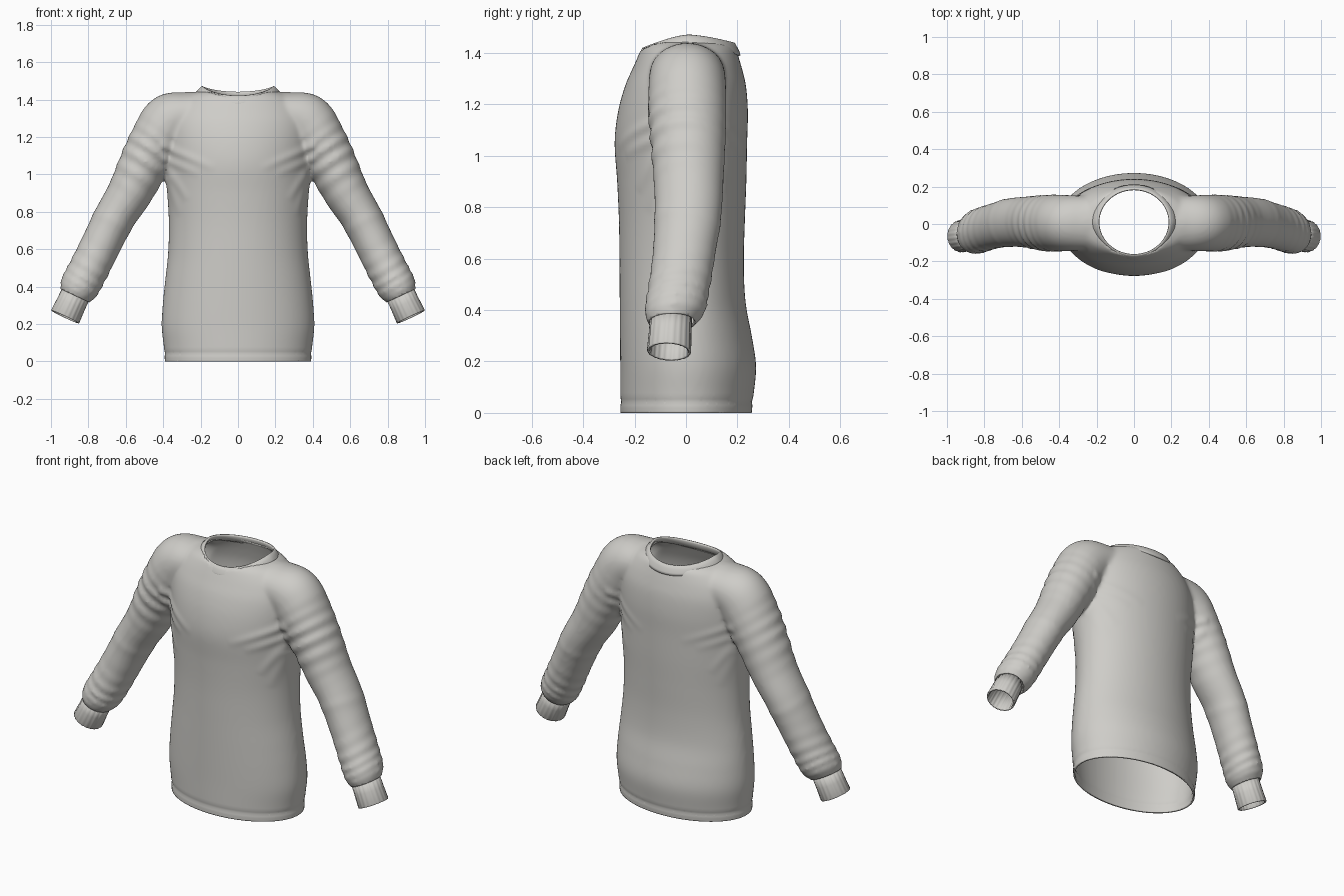
import bpy, bmesh, math
from mathutils import Vector

if "Cube" in bpy.data.objects:
    bpy.data.objects.remove(bpy.data.objects["Cube"], do_unlink=True)

COLOUR = (0.62, 0.61, 0.58, 1)
knit = bpy.data.materials.new("warm_grey_knit")
knit.use_nodes = True
knit.diffuse_color = COLOUR
knit.node_tree.nodes["Principled BSDF"].inputs["Base Color"].default_value = COLOUR


def spline(keys, n):
    """Smoothly resample a list of key tuples to n rows."""
    rows, last = [], len(keys) - 1
    for k in range(n):
        f = k / (n - 1) * last
        i = min(int(f), last - 1)
        t = f - i
        p = [keys[max(0, min(last, i + j))] for j in (-1, 0, 1, 2)]
        rows.append([b + t / 2 * (c - a + t * (2 * a - 5 * b + 4 * c - d + t * (3 * (b - c) + d - a)))
                     for a, b, c, d in zip(*p)])
    return rows


def loft(bm, rings, caps=True, loop=False):
    """Skin a series of closed rings."""
    vs = [[bm.verts.new(p) for p in r] for r in rings]
    n = len(vs[0])
    pairs = list(zip(vs, vs[1:])) + ([(vs[-1], vs[0])] if loop else [])
    for a, b in pairs:
        for i in range(n):
            j = (i + 1) % n
            bm.faces.new((a[i], a[j], b[j], b[i]))
    if caps:
        bm.faces.new(vs[0])
        bm.faces.new(vs[-1])


def finish(bm, name):
    bmesh.ops.recalc_face_normals(bm, faces=bm.faces)
    mesh = bpy.data.meshes.new(name)
    bm.to_mesh(mesh)
    bm.free()
    mesh.materials.append(knit)
    mesh.shade_smooth()
    ob = bpy.data.objects.new(name, mesh)
    bpy.context.collection.objects.link(ob)
    return ob


def baked(ob):
    """Bake the modifiers of an object into its mesh."""
    dg = bpy.context.evaluated_depsgraph_get()
    mesh = bpy.data.meshes.new_from_object(ob.evaluated_get(dg))
    ob.modifiers.clear()
    ob.data = mesh


def angles(n):
    return [2 * math.pi * i / n for i in range(n)]


def bell(x, width):
    return math.exp(-(x / width) ** 2)


# Torso: height, half width, front depth, back depth
TORSO = [(-.06, .39, .255, .25), (.06, .395, .256, .262), (.18, .408, .256, .273), (.30, .403, .257, .256),
         (.43, .39, .258, .232), (.58, .374, .259, .225), (.74, .37, .261, .229), (.90, .378, .268, .235),
         (1.05, .385, .278, .238), (1.17, .39, .265, .241), (1.27, .385, .238, .234), (1.34, .36, .208, .218),
         (1.39, .32, .185, .203), (1.425, .27, .166, .19), (1.45, .19, .14, .16)]
bm = bmesh.new()
rings = []
for z, w, f, b in spline(TORSO, 90):
    rings.append([(w * math.cos(a), (b if math.sin(a) > 0 else f) * math.sin(a), z) for a in angles(72)])
loft(bm, rings)

# Sleeves: centre x, y, z, radius across, radius in depth
SLEEVE = [(.18, .005, 1.335, .105, .14), (.26, .005, 1.325, .118, .145), (.36, .005, 1.285, .15, .15),
          (.43, .005, 1.19, .143, .152), (.50, .008, 1.06, .134, .146), (.58, .01, .90, .12, .136),
          (.66, .008, .77, .11, .13), (.745, -.01, .60, .107, .122), (.81, -.03, .47, .107, .12),
          (.853, -.045, .39, .103, .115), (.88, -.06, .335, .075, .08)]
rows = spline(SLEEVE, 130)
for side in (1, -1):
    rings = []
    for i, (x, y, z, r, ry) in enumerate(rows):
        p, q = rows[max(i - 1, 0)], rows[min(i + 1, len(rows) - 1)]
        t = Vector((q[0] - p[0], 0, q[2] - p[2])).normalized()
        out = Vector((-t.z, 0, t.x))
        s = i / (len(rows) - 1)
        ring = []
        for a in angles(48):
            front = .5 - .5 * math.sin(a)
            # Tilted folds below the shoulder, bunched folds above the cuff
            fold = .05 * bell(s - .38, .09) * (.25 + .75 * front) * math.sin(s * 130 + 1.3 * math.cos(a + .5))
            fold += .05 * bell(s - .84, .1) * math.sin(s * 125 + 1.2 * math.sin(a + .6))
            fold += .025 * bell(s - .62 - .01 * math.sin(a), .012)
            k = 1 + fold
            c = Vector((x, y, z)) + out * (r * k * math.cos(a)) + Vector((0, ry * k * math.sin(a), 0))
            ring.append((c.x * side, c.y, c.z))
        rings.append(ring)
    loft(bm, rings)
body = finish(bm, "sweater_body")

# Fuse the torso and sleeves into one surface
mod = body.modifiers.new("fuse", 'REMESH')
mod.mode = 'VOXEL'
mod.voxel_size = .012
mod = body.modifiers.new("soften", 'SMOOTH')
mod.factor = .5
mod.iterations = 8
baked(body)

# Cloth folds on the torso: start x, z, end x, z, height
FOLDS = [(.40, 1.15, .12, 1.03, .010), (.39, 1.08, .20, 1.00, .009),
         (.38, 1.04, .27, .86, .010), (.37, .97, .31, .78, .007)]
NECK_X, NECK_Y, NECK_C = .192, .177, .01
bm = bmesh.new()
bm.from_mesh(body.data)
bm.normal_update()
moves = []
for v in bm.verts:
    x, z, d = abs(v.co.x), v.co.z, 0
    if x < .42 and .6 < z < 1.3:
        for x0, z0, x1, z1, h in FOLDS:
            dx, dz = x1 - x0, z1 - z0
            t = max(0, min(1, ((x - x0) * dx + (z - z0) * dz) / (dx * dx + dz * dz)))
            gap = math.hypot(x - x0 - t * dx, z - z0 - t * dz)
            d += h * (1 - t) ** .7 * bell(gap, .022) * (1 if v.co.y < 0 else .6)
    if x < .45:
        d -= .004 * bell(z - .045, .01)
    moves.append(v.normal * d)
for v, m in zip(bm.verts, moves):
    v.co += m


# Open the neck and round its edge
def neck_ratio(v):
    return math.hypot(v.co.x / NECK_X, (v.co.y - NECK_C) / NECK_Y)


bmesh.ops.delete(bm, geom=[v for v in bm.verts if v.co.z > 1.2 and neck_ratio(v) < 1.02], context='VERTS')
for v in bm.verts:
    if v.is_boundary:
        k = 1.02 / neck_ratio(v)
        v.co.x *= k
        v.co.y = NECK_C + (v.co.y - NECK_C) * k

# Open the hem and the sleeve ends
bmesh.ops.bisect_plane(bm, geom=bm.verts[:] + bm.edges[:] + bm.faces[:], plane_co=(0, 0, 0),
                       plane_no=(0, 0, -1), clear_outer=True)
for side in (1, -1):
    faces = [f for f in bm.faces if f.calc_center_median().x * side > .6]
    geom = set(faces)
    for f in faces:
        geom.update(f.verts)
        geom.update(f.edges)
    bmesh.ops.bisect_plane(bm, geom=list(geom), plane_co=(.872 * side, 0, .352),
                           plane_no=(.42 * side, 0, -.9), clear_outer=True)
bm.to_mesh(body.data)
bm.free()
body.data.shade_smooth()
mod = body.modifiers.new("cloth_thickness", 'SOLIDIFY')
mod.thickness = .01
mod.offset = -1

# Collar: a thin band dipping at the front and back
bm = bmesh.new()
rings = []
for out, drop in ((0, 0), (.008, .001), (.02, .012), (.032, .025), (.036, .034), (.024, .036), (.006, .024), (-.003, .008)):
    ring = []
    for a in angles(96):
        s = math.sin(a)
        dip = (.03 if s > 0 else .05) * abs(s) ** 1.5
        ring.append(((NECK_X - .004 + out) * math.cos(a), NECK_C + (NECK_Y - .004 + out * .8) * s,
                     1.472 - dip - drop * (1 + .5 * abs(s))))
    rings.append(ring)
loft(bm, rings, caps=False, loop=True)
finish(bm, "collar")

# Ribbed cuffs
for side, name in ((1, "left_cuff"), (-1, "right_cuff")):
    bm = bmesh.new()
    start, end = Vector((.862, -.058, .372)), Vector((.925, -.066, .238))
    axis = (end - start).normalized()
    across = Vector((-axis.z, 0, axis.x)).normalized()
    deep = axis.cross(across)
    rings = []
    for t, r in ((0, .079), (.5, .08), (.97, .083), (1, .081), (1, .075), (.97, .073), (0, .07)):
        ring = []
        for i, a in enumerate(angles(80)):
            k = r - (.0025 if i % 4 == 0 else 0)
            p = start.lerp(end, t) + across * (k * math.cos(a)) + deep * (1.04 * k * math.sin(a))
            ring.append((p.x * side, p.y, p.z))
        rings.append(ring)
    loft(bm, rings, caps=False, loop=True)
    finish(bm, name)
